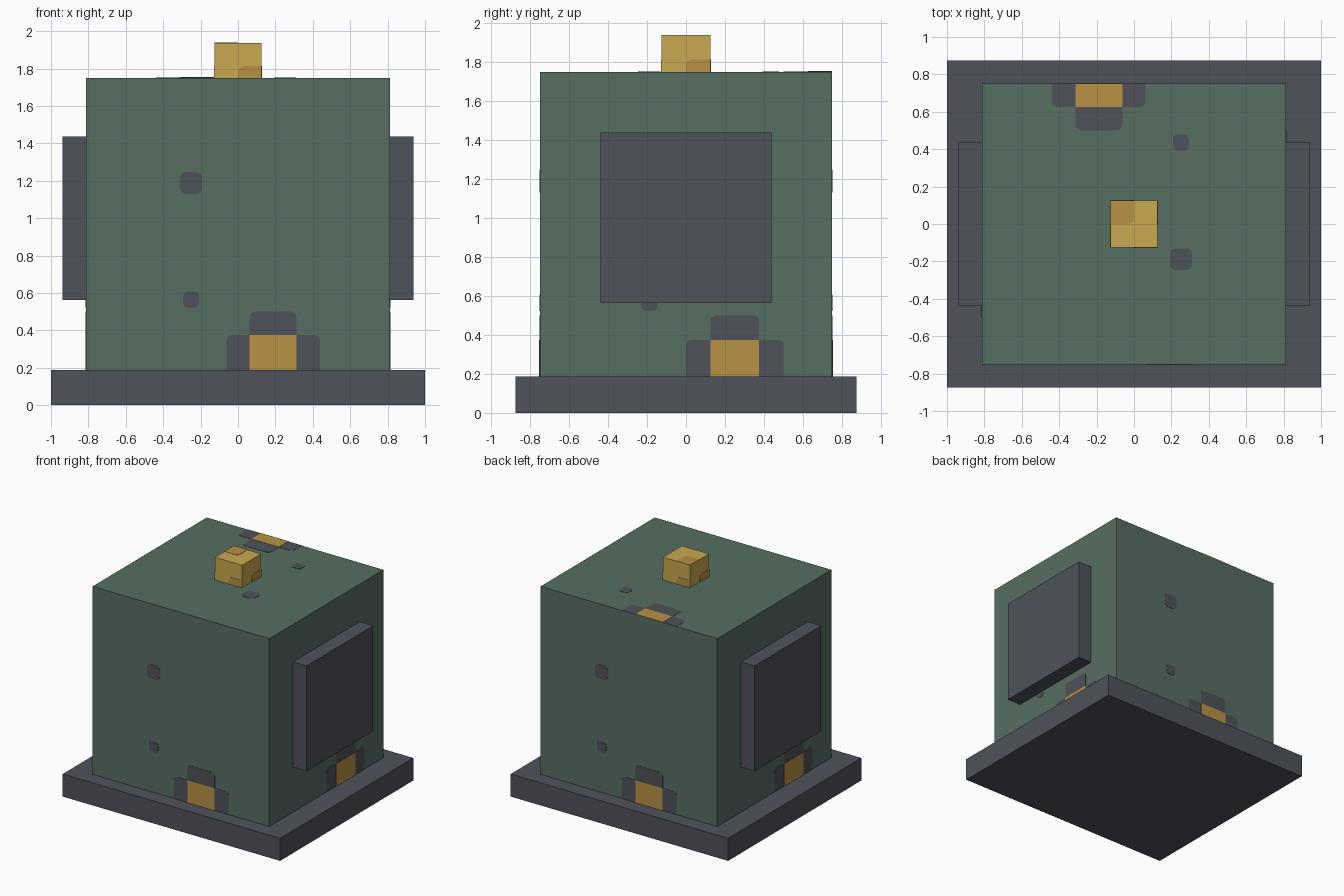
import bpy, bmesh, math
from mathutils import Vector

if "Cube" in bpy.data.objects:
    bpy.data.objects.remove(bpy.data.objects["Cube"])


def material(name, rgb):
    m = bpy.data.materials.new(name)
    lin = [((c / 255 + 0.055) / 1.055) ** 2.4 for c in rgb]
    m.diffuse_color = (*lin, 1)
    m.use_nodes = True
    m.node_tree.nodes["Principled BSDF"].inputs["Base Color"].default_value = m.diffuse_color
    return m


GREEN = material("muted green", (86, 110, 98))
GRAY = material("slate gray", (78, 82, 90))
GOLD = material("light gold", (201, 169, 80))
AMBER = material("dark amber", (184, 146, 68))


def finish(bm, name, mat):
    bmesh.ops.recalc_face_normals(bm, faces=bm.faces)
    mesh = bpy.data.meshes.new(name)
    bm.to_mesh(mesh)
    bm.free()
    mesh.materials.append(mat)
    bpy.context.collection.objects.link(bpy.data.objects.new(name, mesh))


def box(name, lo, hi, mat):
    lo, hi = Vector(lo), Vector(hi)
    bm = bmesh.new()
    bmesh.ops.create_cube(bm, size=1)
    for v in bm.verts:
        v.co = (lo + hi) / 2 + v.co * (hi - lo)
    finish(bm, name, mat)


def rounded(corners):
    """Outline from (u, v, radius) corners, each rounded by a short curve."""
    out = []
    for i, (u, v, r) in enumerate(corners):
        p = Vector((u, v))
        if r == 0:
            out.append(p)
            continue
        a = p + (Vector(corners[i - 1][:2]) - p).normalized() * r
        b = p + (Vector(corners[(i + 1) % len(corners)][:2]) - p).normalized() * r
        for k in range(5):
            t = math.radians(90 * k / 4)
            out.append(a + (p - a) * math.sin(t) + (b - p) * (1 - math.cos(t)))
    return out


def rect(u0, u1, v0, v1, r=0):
    return rounded([(u0, v0, r), (u1, v0, r), (u1, v1, r), (u0, v1, r)])


def plate(name, outline, frame, mat, height):
    """Thin painted plate lying on a face given by origin, u, v and normal."""
    o, U, V, N = frame
    bm = bmesh.new()
    rings = [[bm.verts.new(o + U * p.x + V * p.y + N * h) for p in outline]
             for h in (-0.002, height)]
    bm.faces.new(rings[0][::-1])
    bm.faces.new(rings[1])
    n = len(outline)
    for i in range(n):
        j = (i + 1) % n
        bm.faces.new((rings[0][i], rings[0][j], rings[1][j], rings[1][i]))
    finish(bm, name, mat)


# Main solids
box("base_slab", (-1, -0.875, 0), (1, 0.875, 0.1875), GRAY)
box("body", (-0.8125, -0.75, 0.1875), (0.8125, 0.75, 1.75), GREEN)
box("right_panel", (0.8125, -0.4375, 0.5625), (0.9375, 0.4375, 1.4375), GRAY)
box("left_panel", (-0.9375, -0.4375, 0.5625), (-0.8125, 0.4375, 1.4375), GRAY)
box("top_knob", (-0.125, -0.125, 1.75), (0.125, 0.125, 1.9375), GOLD)

X, Y, Z = Vector((1, 0, 0)), Vector((0, 1, 0)), Vector((0, 0, 1))

# Face directions: u axis, v axis, outward normal, body distance, shift, low edge
faces = {
    "front": (X, Z, -Y, 0.75, 0, -0.8125),
    "back": (-X, Z, Y, 0.75, 0, -0.8125),
    "right": (Y, Z, X, 0.8125, 0.0625, -0.8125),
    "left": (-Y, Z, -X, 0.8125, 0.0625, -0.8125),
    "top": (-X, -Y, Z, 0.75, 0, -0.75),
}

for side, (U, V, N, dist, s, low) in faces.items():
    # Painted marks on the body
    frame = (Z + N * dist, U, V, N)
    r = 0.03
    surround = rounded([
        (s - 0.0625, low, 0), (s + 0.4375, low, 0), (s + 0.4375, -0.625, r),
        (s + 0.3125, -0.625, 0), (s + 0.3125, -0.5, r), (s + 0.0625, -0.5, r),
        (s + 0.0625, -0.625, 0), (s - 0.0625, -0.625, r)])
    plate(side + "_surround", surround, frame, GRAY, 0.002)
    plate(side + "_amber_tab", rect(s + 0.0625, s + 0.3125, low, -0.625),
          frame, AMBER, 0.004)
    if s == 0:  # the side panels cover the large spot
        plate(side + "_large_spot", rect(-0.31, -0.193, 0.13, 0.247, r),
              frame, GRAY, 0.002)
    plate(side + "_small_spot", rect(s - 0.293, s - 0.208, -0.478, -0.393, 0.025),
          frame, GRAY, 0.002)

    # Darker corner patch on the knob
    if side == "top":
        frame, low, high = (Z * 1.9375, U, V, N), -0.125, 0
    else:
        frame, low, high = (N * 0.125, U, V, N), 1.75, 1.8125
    patch = rounded([(0, low, 0), (0.125, low, 0), (0.125, high, 0), (0, high, r)])
    plate(side + "_knob_patch", patch, frame, AMBER, 0.002)
